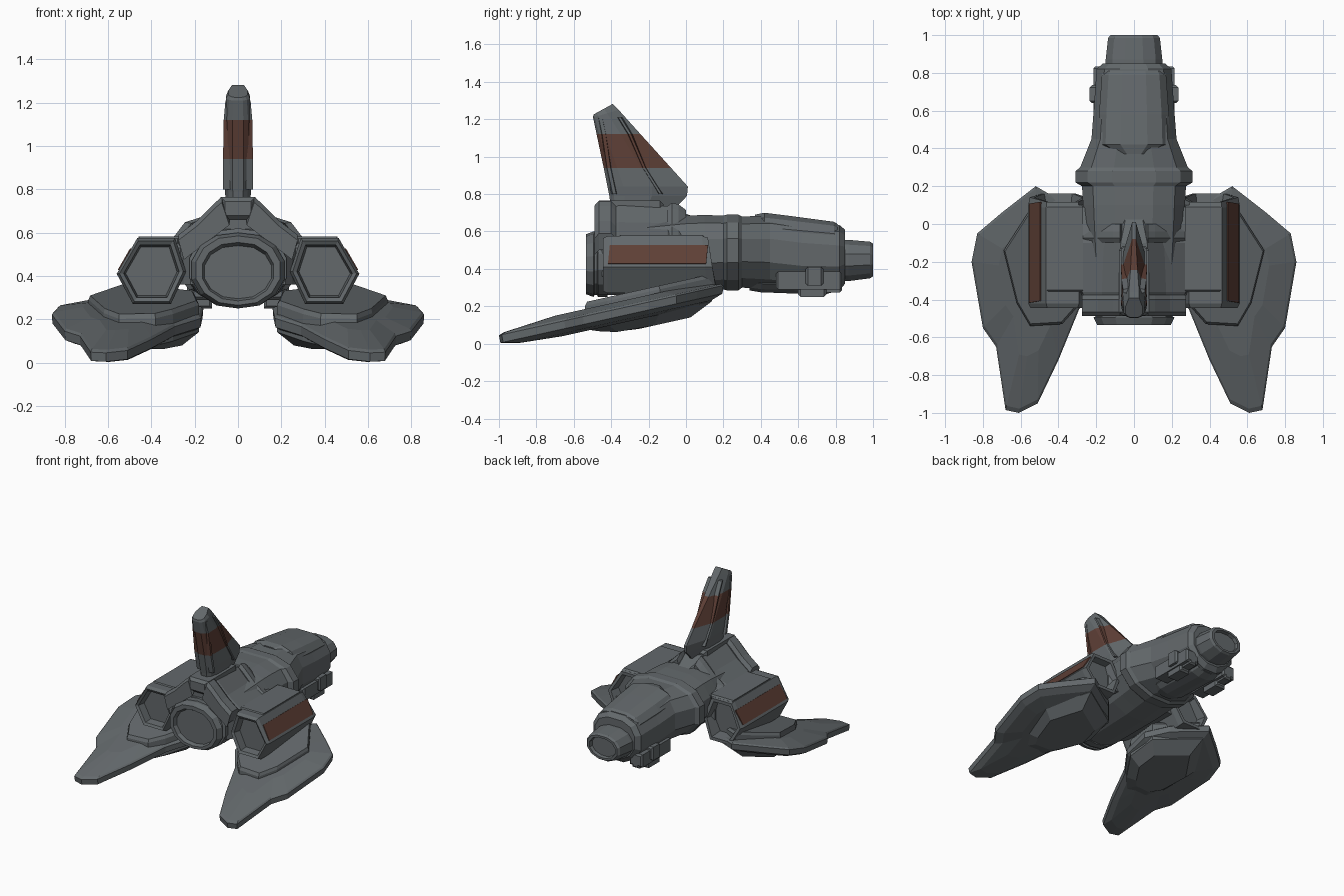
import bpy, bmesh, math


def material(name, rgb):
    m = bpy.data.materials.new(name)
    m.diffuse_color = (*rgb, 1)
    return m


GREY = material("hull grey", (0.125, 0.14, 0.148))
RED = material("faded red", (0.112, 0.05, 0.037))


def loft(name, rings, mirror=False, mat=GREY, red_rows=()):
    """Skin a list of equal-length point rings, cap both ends."""
    bm = bmesh.new()
    vs = [[bm.verts.new(p) for p in r] for r in rings]
    n = len(vs[0])
    for k, (a, b) in enumerate(zip(vs, vs[1:])):
        for i in range(n):
            j = (i + 1) % n
            f = bm.faces.new((a[i], a[j], b[j], b[i]))
            f.material_index = 1 if k in red_rows else 0
    bm.faces.new(vs[0][::-1])
    bm.faces.new(vs[-1])
    bmesh.ops.recalc_face_normals(bm, faces=bm.faces)
    me = bpy.data.meshes.new(name)
    bm.to_mesh(me)
    bm.free()
    me.materials.append(mat)
    me.materials.append(RED)
    ob = bpy.data.objects.new(name, me)
    bpy.context.collection.objects.link(ob)
    if mirror:
        ob.modifiers.new("mirror", "MIRROR").use_mirror_merge = False
    return ob


def oval(y, hw, zb, zt, n=12, e=0.75, e_low=1.0):
    """Squared-off oval section across the hull, rounder below."""
    pts = []
    m = math.cos(math.pi / n)
    for i in range(n):
        a = 2 * math.pi * (i + 0.5) / n
        c, s = math.cos(a) / m, math.sin(a) / m
        p = e if s > 0 else e_low
        x = math.copysign(min(1, abs(c) ** p), c)
        z = math.copysign(min(1, abs(s) ** p), s)
        pts.append((x * hw, y, (zb + zt) / 2 + z * (zt - zb) / 2))
    return pts


def box(name, x, y, z, ch=0.012, mirror=True):
    """Box with chamfered ends, given as ranges."""
    def ring(yy, c):
        return [(x[0] + c, yy, z[0] + c), (x[1] - c, yy, z[0] + c),
                (x[1] - c, yy, z[1] - c), (x[0] + c, yy, z[1] - c)]
    return loft(name, [ring(y[0], ch), ring(y[0] + ch, 0), ring(y[1] - ch, 0), ring(y[1], ch)], mirror)


# Main fuselage
loft("fuselage", [oval(*s) for s in [
    (-0.46, 0.21, 0.27, 0.61), (-0.42, 0.24, 0.26, 0.64), (0.0, 0.265, 0.27, 0.685),
    (0.10, 0.27, 0.28, 0.688), (0.20, 0.275, 0.29, 0.685), (0.22, 0.31, 0.285, 0.69),
    (0.28, 0.31, 0.285, 0.69), (0.30, 0.285, 0.30, 0.68), (0.45, 0.225, 0.29, 0.685),
    (0.62, 0.212, 0.275, 0.66), (0.82, 0.198, 0.285, 0.635), (0.85, 0.165, 0.32, 0.61)]])
# Raised panels above and below the nose
loft("nose_top_plate", [oval(*s) for s in [
    (0.37, 0.10, 0.45, 0.69), (0.42, 0.19, 0.45, 0.70), (0.58, 0.185, 0.45, 0.68),
    (0.79, 0.17, 0.45, 0.652), (0.81, 0.16, 0.45, 0.64)]])
loft("nose_keel", [oval(*s) for s in [
    (0.34, 0.10, 0.285, 0.4), (0.4, 0.13, 0.275, 0.4), (0.74, 0.13, 0.262, 0.4), (0.8, 0.11, 0.28, 0.4)]])
# Nose barrel with recessed end
loft("nose_barrel", [oval(*s, 12, 0.85) for s in [
    (0.82, 0.15, 0.335, 0.555), (0.87, 0.15, 0.335, 0.555), (0.985, 0.137, 0.35, 0.545),
    (1.0, 0.125, 0.36, 0.535), (1.0, 0.105, 0.375, 0.52), (0.975, 0.10, 0.38, 0.515)]])
# Main engine bell with recessed disc
loft("main_engine", [oval(*s, 14, 0.95) for s in [
    (-0.42, 0.225, 0.25, 0.62), (-0.47, 0.225, 0.25, 0.62), (-0.475, 0.205, 0.26, 0.60),
    (-0.49, 0.205, 0.26, 0.60), (-0.495, 0.215, 0.25, 0.60), (-0.535, 0.195, 0.265, 0.585),
    (-0.535, 0.165, 0.285, 0.555), (-0.505, 0.155, 0.295, 0.54)]])


# Shoulder hump carrying the fin
def hump(y, top, ht, side):
    half = [(side, 0.36), (side, 0.57), (ht + 0.09, top - 0.09), (ht, top)]
    return [(x, y, z) for x, z in half] + [(-x, y, z) for x, z in half[::-1]]


loft("shoulder_hump", [hump(*s) for s in [
    (-0.45, 0.68, 0.06, 0.22), (-0.41, 0.72, 0.075, 0.25), (-0.36, 0.74, 0.08, 0.275),
    (-0.10, 0.735, 0.07, 0.285), (0.0, 0.695, 0.05, 0.285), (0.09, 0.66, 0.04, 0.27)]])


# Slanted ribs down each side of the hump
def rib(y, d):
    return [(x, y, z - d) for x, z in
            ((0.04, 0.66), (0.075, 0.765), (0.11, 0.735), (0.19, 0.655), (0.275, 0.59), (0.25, 0.50))]


loft("rear_hump_rib", [rib(-0.488, 0.025), rib(-0.465, 0), rib(-0.40, 0), rib(-0.375, 0.025)], True)
loft("front_hump_rib", [rib(-0.10, 0.03), rib(-0.075, 0.012), rib(-0.04, 0.02), rib(0.0, 0.05)], True)
box("fin_base", (-0.08, 0.08), (-0.485, -0.12), (0.66, 0.765), 0.02, False)


# Tail fin with a red band
def fin(zr, zf, yr, yf, w, tip=0.15):
    d = yf - yr
    half = [(0.4 * w, 0), (0.75 * w, 0.06), (w, 0.2), (w, 0.55), (tip * w, 1)]
    half = [(x, yr + d * t, zr + (zf - zr) * t) for x, t in half]
    return half + [(-x, y, z) for x, y, z in half[::-1]]


loft("tail_fin", [fin(*s) for s in [
    (0.72, 0.72, -0.40, -0.06, 0.055), (0.79, 0.79, -0.41, 0.005, 0.06),
    (0.84, 0.84, -0.42, 0.01, 0.066), (0.94, 0.94, -0.44, -0.08, 0.066),
    (1.12, 1.12, -0.478, -0.243, 0.062, 0.3), (1.21, 1.25, -0.497, -0.36, 0.055, 0.5),
    (1.225, 1.282, -0.495, -0.392, 0.045, 0.6)]], red_rows=(3,))
# Raised leading and trailing strips on the fin sides
for label, ya, yb in (("trailing", (-0.40, -0.475), 0.035), ("leading", (-0.15, -0.37), 0.03)):
    loft(label + "_fin_strip", [[(0.03, y, z), (0.03, y + yb, z), (w, y + yb - 0.008, z), (w, y + 0.008, z)]
         for y, z, w in ((ya[0], 0.80, 0.069), (ya[0] * 0.6 + ya[1] * 0.4, 0.94, 0.069),
                         (ya[0] * 0.25 + ya[1] * 0.75, 1.12, 0.066), (ya[1], 1.21, 0.058))],
         True, red_rows=(1,))

# Side engine nacelles, hollow at both ends
HEX = [(0.29, 0.575), (0.465, 0.575), (0.56, 0.41), (0.485, 0.27), (0.31, 0.27), (0.24, 0.42)]


def nacelle(y, s, lean=0.0):
    return [(0.4 + (x - 0.4) * s, y - lean * (z - 0.42), 0.42 + (z - 0.42) * s) for x, z in HEX]


loft("side_nacelle", [nacelle(*s) for s in [
    (-0.38, 0.74), (-0.435, 0.80), (-0.445, 0.92), (-0.42, 1.0), (0.10, 1.0, 0.1), (0.14, 0.95, 0.15),
    (0.14, 0.80, 0.15), (0.07, 0.72)]], True)
box("nacelle_top_plate", (0.27, 0.46), (-0.36, 0.10), (0.54, 0.582), 0.01)
box("nacelle_link", (0.18, 0.30), (-0.38, 0.10), (0.38, 0.55), 0.02)


# Red stripe plates on the outer upper nacelle faces
def stripe(y):
    pts = [(0.465 + 0.095 * t, 0.575 - 0.165 * t) for t in (0.30, 0.90)]
    return [(x + o * 0.87, y - (0.5 - z) * 0.1, z + o * 0.5) for (x, z), o in
            ((pts[0], -0.003), (pts[0], 0.005), (pts[1], 0.005), (pts[1], -0.003))]


loft("nacelle_stripe", [stripe(-0.41), stripe(0.115)], True, RED)

# Swept wings: outlines laid on a sloping plane
WING = [(0.52, 0.20), (0.70, 0.06), (0.83, -0.05), (0.86, -0.20), (0.80, -0.55), (0.73, -0.65),
        (0.68, -0.985), (0.61, -1.0), (0.51, -0.95), (0.40, -0.72), (0.29, -0.45), (0.17, -0.28),
        (0.16, -0.08), (0.28, 0.06)]
PANEL = [(0.51, 0.14), (0.69, -0.14), (0.62, -0.42), (0.55, -0.54), (0.38, -0.53), (0.30, -0.44),
         (0.18, -0.25), (0.20, -0.04)]


def sheet(outline, s, dz):
    r = []
    for x, y in outline:
        x, y = 0.5 + (x - 0.5) * s, -0.25 + (y + 0.25) * s
        r.append((x, y, 0.247 + 0.222 * y + dz))
    return r


loft("wing", [sheet(WING, *s) for s in [
    (0.55, -0.06), (0.86, -0.045), (0.99, -0.022), (1.0, 0.02), (0.97, 0.03), (0.6, 0.058)]], True)
loft("wing_upper_panel", [sheet(PANEL, *s) for s in [(1.0, 0.0), (1.0, 0.075), (0.96, 0.095)]], True)


# Belly panel, shallower towards the tail and deeper at the root
def belly(s, dz):
    return [(x - 0.06 * (1 - s), y, z + (0.25 * max(0, -0.33 - y) if s < 1 else 0))
            for x, y, z in sheet(PANEL, s, dz)]


loft("wing_lower_panel", [belly(1.0, 0.0), belly(1.0, -0.05), belly(0.7, -0.112)], True)

# Gun pods under the nose
box("gun_pod", (0.11, 0.215), (0.48, 0.835), (0.29, 0.385))
box("gun_pod_belly", (0.12, 0.205), (0.60, 0.75), (0.25, 0.36))
box("gun_pod_bracket", (0.17, 0.235), (0.64, 0.735), (0.31, 0.41))
box("gun_pod_muzzle", (0.13, 0.19), (0.72, 0.835), (0.275, 0.33))
